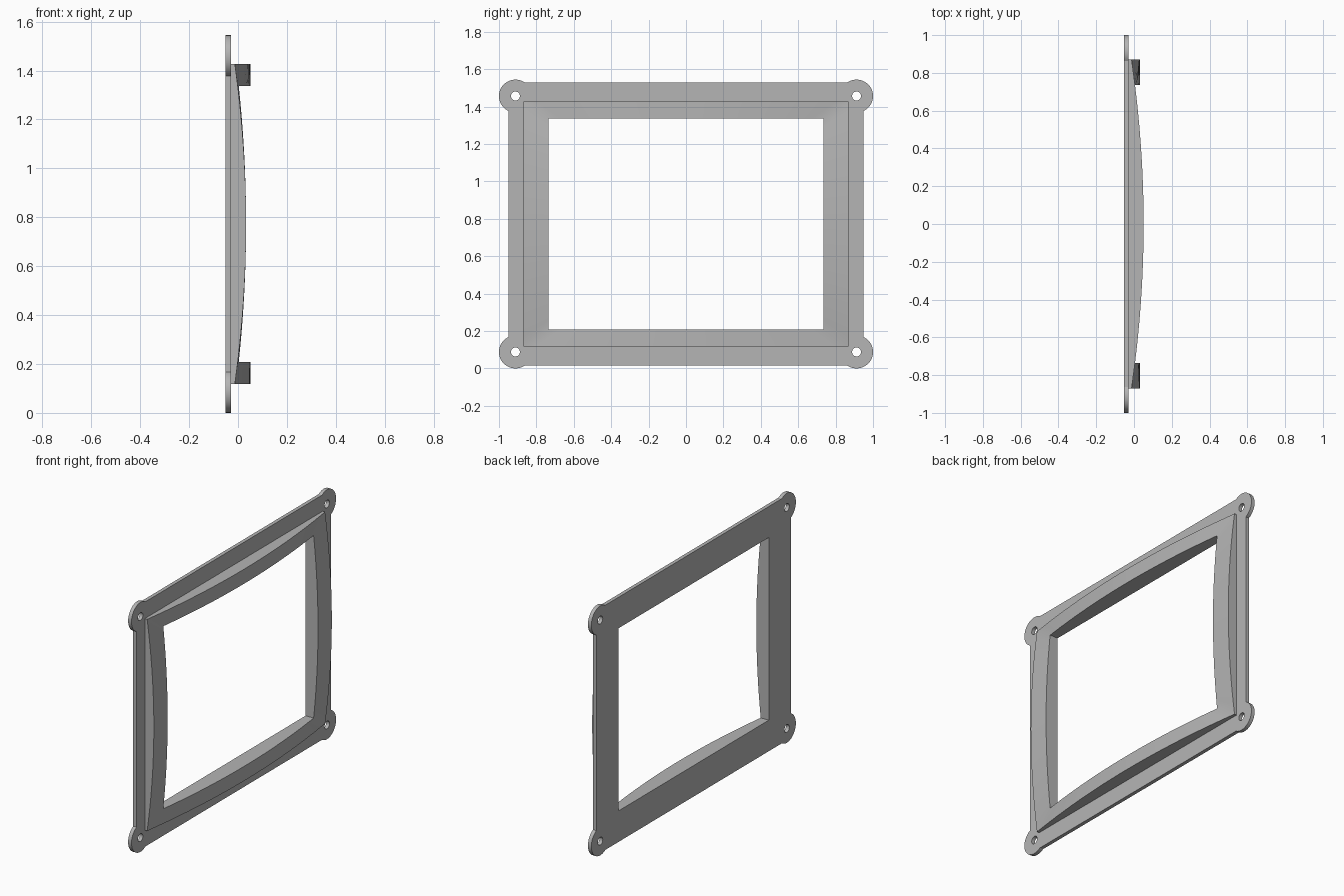
import bpy, bmesh
from math import sin, cos, atan2, sqrt, tau
from mathutils import Matrix

if "Cube" in bpy.data.objects:
    bpy.data.objects.remove(bpy.data.objects["Cube"])

MID_Z = 0.7725                       # height of the frame centre
BACK, FACE = -0.052, -0.029          # plate thickness along x
OUTER, INNER = (0.87, 0.655), (0.735, 0.565)   # half sizes of the bezel
# local (x, y, z) -> world (y, z, x)
TO_WORLD = Matrix(((0, 0, 1, 0), (1, 0, 0, 0), (0, 1, 0, MID_Z), (0, 0, 0, 1)))

grey = bpy.data.materials.new("plain_grey")
grey.use_nodes = True
colour = (0.46, 0.46, 0.46, 1)
grey.diffuse_color = colour
grey.node_tree.nodes["Principled BSDF"].inputs["Base Color"].default_value = colour


def finish(obj):
    """Orient, colour and shade a part."""
    bm = bmesh.new()
    bm.from_mesh(obj.data)
    bmesh.ops.remove_doubles(bm, verts=bm.verts, dist=1e-5)
    bmesh.ops.transform(bm, matrix=TO_WORLD, verts=bm.verts)
    bmesh.ops.recalc_face_normals(bm, faces=bm.faces)
    bm.to_mesh(obj.data)
    bm.free()
    obj.data.materials.clear()
    obj.data.materials.append(grey)
    bpy.ops.object.select_all(action='DESELECT')
    obj.select_set(True)
    bpy.context.view_layer.objects.active = obj
    bpy.ops.object.shade_smooth_by_angle(angle=0.5)


def arc(cx, cy, r, a0, a1, n):
    return [(cx + r * cos(a0 + (a1 - a0) * i / n),
             cy + r * sin(a0 + (a1 - a0) * i / n)) for i in range(n + 1)]


# Back plate: rectangle with round corner ears, screw holes and a window
EAR, EAR_R, HOLE_R, EDGE = (0.912, 0.684), 0.088, 0.024, (0.95, 0.757)
dx, dy = EDGE[0] - EAR[0], EDGE[1] - EAR[1]
ear = arc(*EAR, EAR_R, atan2(-sqrt(EAR_R**2 - dx**2), dx),
          atan2(dy, -sqrt(EAR_R**2 - dy**2)), 28)
outline, loops = [], []
for sx, sy in ((1, 1), (-1, 1), (-1, -1), (1, -1)):
    corner = [(x * sx, y * sy) for x, y in ear]
    outline += corner if sx * sy > 0 else corner[::-1]
    loops.append(arc(EAR[0] * sx, EAR[1] * sy, HOLE_R, 0, tau, 24)[:-1])
w, h = INNER
loops += [outline, [(w, h), (-w, h), (-w, -h), (w, -h)]]

curve = bpy.data.curves.new("back_plate", 'CURVE')
curve.dimensions, curve.fill_mode = '2D', 'BOTH'
curve.extrude = (FACE - BACK) / 2
for pts in loops:
    spline = curve.splines.new('POLY')
    spline.points.add(len(pts) - 1)
    spline.use_cyclic_u = True
    for p, (x, y) in zip(spline.points, pts):
        p.co = (x, y, 0, 1)
plate = bpy.data.objects.new("back_plate", curve)
bpy.context.collection.objects.link(plate)
bpy.ops.object.select_all(action='DESELECT')
plate.select_set(True)
bpy.context.view_layer.objects.active = plate
bpy.ops.object.convert(target='MESH')
plate = bpy.context.object
plate.data.transform(Matrix.Translation((0, 0, (BACK + FACE) / 2)))
finish(plate)

# Raised bezel: each bar bulges in an arc along its length
CORNER_OUT, CORNER_IN, LONG_TOP, SHORT_TOP = -0.013, 0.003, 0.051, 0.033
STEPS = 24
bm = bmesh.new()
sections = []
for side in range(4):
    apex = SHORT_TOP if side % 2 else LONG_TOP
    sign = 1 if side < 2 else -1
    for i in range(STEPS):
        t = 2 * i / STEPS - 1
        u, v = (-sign, t * sign) if side % 2 else (t * sign, sign)
        if side % 2:
            u, v = sign, -t * sign

        def rise(end):
            return end + (apex - end) * (1 - t * t)
        sections.append([bm.verts.new((u * s[0], v * s[1], z)) for s, z in (
            (OUTER, FACE), (OUTER, rise(CORNER_OUT)),
            (INNER, rise(CORNER_IN)), (INNER, FACE))])
for a, b in zip(sections, sections[1:] + sections[:1]):
    for k in range(3):
        bm.faces.new((a[k], b[k], b[k + 1], a[k + 1]))
mesh = bpy.data.meshes.new("raised_bezel")
bm.to_mesh(mesh)
bm.free()
bezel = bpy.data.objects.new("raised_bezel", mesh)
bpy.context.collection.objects.link(bezel)
finish(bezel)
